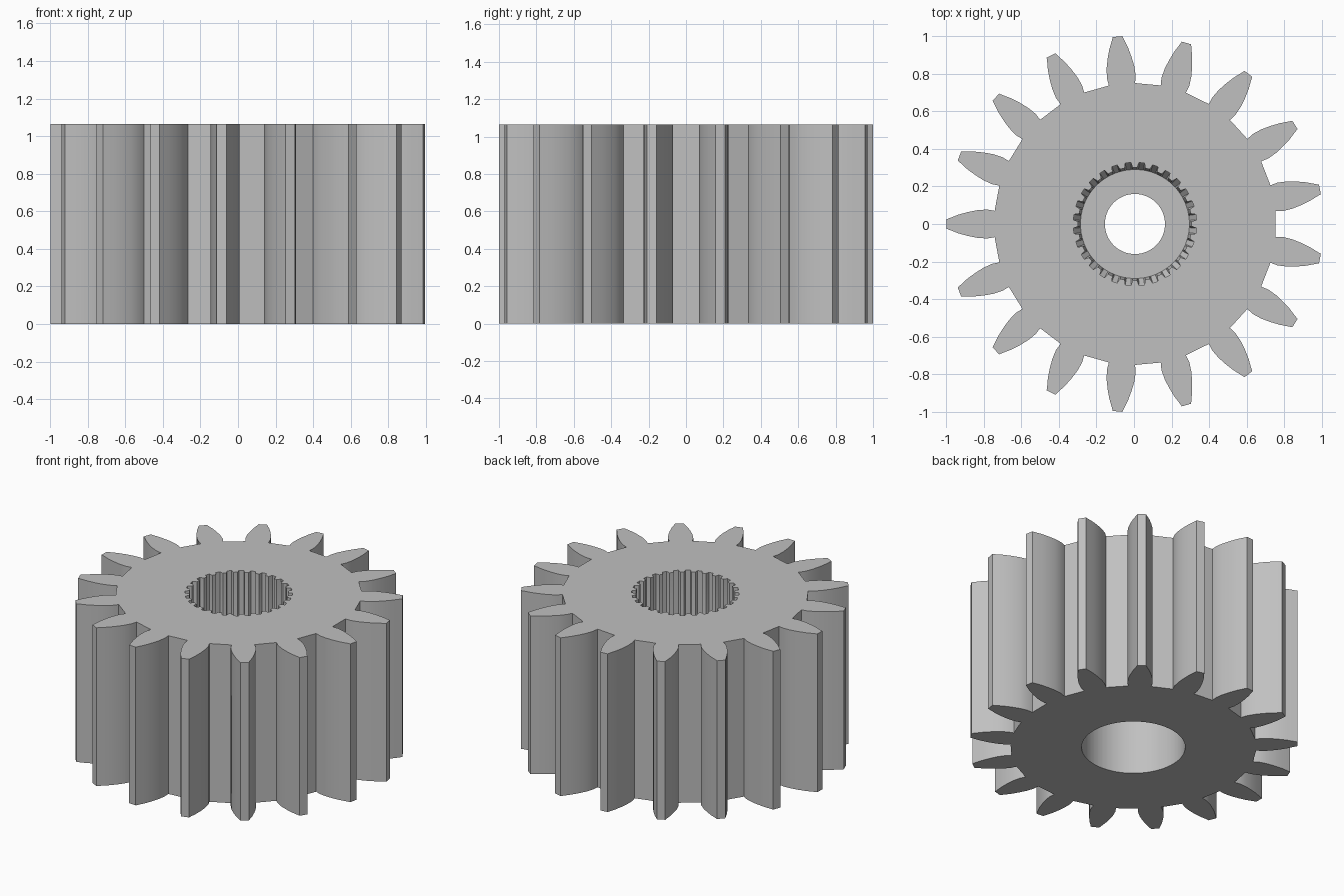
import bpy, bmesh
from math import sin, cos, pi, asin

if "Cube" in bpy.data.objects:
    bpy.data.objects.remove(bpy.data.objects["Cube"])

HEIGHT = 1.065
TEETH, SPLINES = 17, 28
CENTRE_X = 0.005

steel = bpy.data.materials.new("grey steel")
steel.use_nodes = True
grey = (0.53, 0.53, 0.53, 1)
steel.diffuse_color = grey
steel.node_tree.nodes["Principled BSDF"].inputs["Base Color"].default_value = grey


def polar(r, a):
    return (CENTRE_X + r * cos(a), r * sin(a))


# Tooth flank as (radius, half width) from root to tip
FLANK = [(0.75, 0.07), (0.79, 0.077), (0.84, 0.074), (0.89, 0.064),
         (0.94, 0.050), (0.985, 0.032), (1.002, 0.026)]


def gear_outline():
    pts = []
    for k in range(TEETH):
        mid = pi + k * 2 * pi / TEETH
        pts += [polar(r, mid - asin(w / r)) for r, w in FLANK]
        pts += [polar(r, mid + asin(w / r)) for r, w in reversed(FLANK)]
    return pts


# Bore rings share the same angles so they join with plain quads
def bore_ring(crest, valley):
    pts = []
    for k in range(SPLINES):
        mid = pi / 2 + k * 2 * pi / SPLINES
        for offset, r in ((-0.30, valley), (-0.18, crest), (0.18, crest), (0.30, valley)):
            pts.append(polar(r, mid + offset * 2 * pi / SPLINES))
    return pts


bm = bmesh.new()


def add_ring(points, z):
    return [bm.verts.new((x, y, z)) for x, y in points]


def join(a, b):
    n = len(a)
    for i in range(n):
        j = (i + 1) % n
        bm.faces.new((a[i], a[j], b[j], b[i]))


def ring_edges(ring):
    return [bm.edges.get((ring[i - 1], ring[i])) for i in range(len(ring))]


# Toothed outer wall
outline = gear_outline()
outer_top, outer_base = add_ring(outline, HEIGHT), add_ring(outline, 0)
join(outer_base, outer_top)

# Splined socket, tapered seat, web with through hole, plain lower bore
bore = [add_ring(bore_ring(c, v), z) for c, v, z in (
    (0.302, 0.328, HEIGHT), (0.302, 0.328, 0.68), (0.29, 0.29, 0.62),
    (0.16, 0.16, 0.62), (0.16, 0.16, 0.50), (0.316, 0.316, 0.50), (0.316, 0.316, 0))]
for upper, lower in zip(bore, bore[1:]):
    join(upper, lower)

# Flat end faces with the bore left open
for outer, inner, direction in ((outer_top, bore[0], 1), (outer_base, bore[-1], -1)):
    bmesh.ops.triangle_fill(bm, edges=ring_edges(outer) + ring_edges(inner),
                            use_beauty=True, normal=(0, 0, direction))

bmesh.ops.recalc_face_normals(bm, faces=bm.faces[:])
mesh = bpy.data.meshes.new("pinion_gear")
bm.to_mesh(mesh)
bm.free()
mesh.materials.append(steel)

gear = bpy.data.objects.new("pinion_gear", mesh)
bpy.context.collection.objects.link(gear)
bpy.ops.object.select_all(action='DESELECT')
gear.select_set(True)
bpy.context.view_layer.objects.active = gear
bpy.ops.object.shade_smooth_by_angle(angle=pi / 6)
